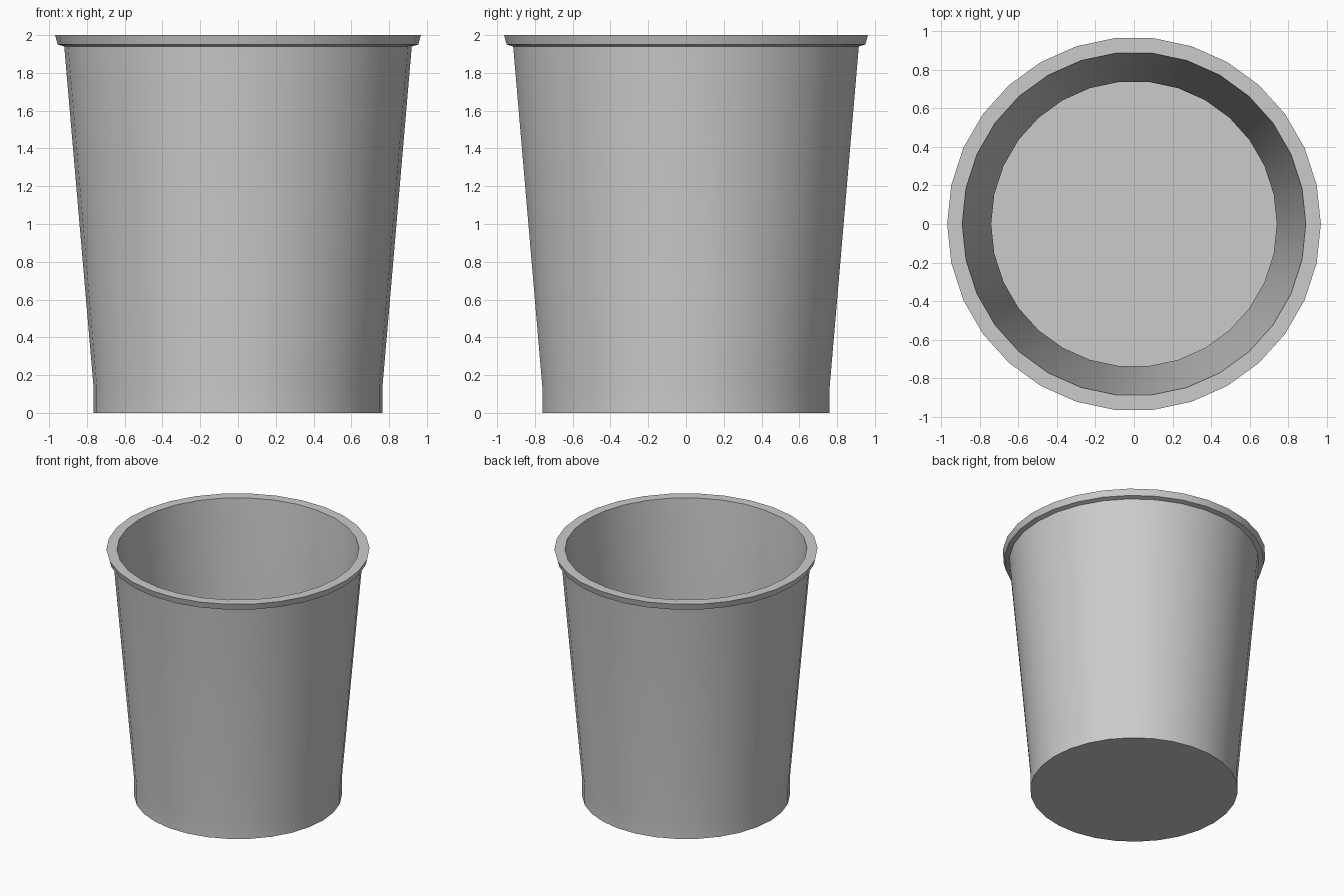
import bpy
import bmesh
from math import cos, sin, pi, radians

SIDES = 30

cube = bpy.data.objects.get("Cube")
if cube:
    bpy.data.objects.remove(cube, do_unlink=True)

# Single grey plastic
grey = bpy.data.materials.new("light_grey")
grey.use_nodes = True
colour = (0.6, 0.6, 0.6, 1)
grey.diffuse_color = colour
grey.node_tree.nodes["Principled BSDF"].inputs["Base Color"].default_value = colour


def lathe(name, profile):
    """Revolve (radius, height) points around z and cap both ends."""
    bm = bmesh.new()
    rings = []
    for r, z in profile:
        rings.append([bm.verts.new((r * cos(2 * pi * i / SIDES),
                                    r * sin(2 * pi * i / SIDES), z))
                      for i in range(SIDES)])
    for low, high in zip(rings, rings[1:]):
        for i in range(SIDES):
            j = (i + 1) % SIDES
            bm.faces.new((low[i], low[j], high[j], high[i]))
    bm.faces.new(rings[0][::-1])
    bm.faces.new(rings[-1])
    bmesh.ops.recalc_face_normals(bm, faces=bm.faces)
    mesh = bpy.data.meshes.new(name)
    bm.to_mesh(mesh)
    bm.free()
    mesh.materials.append(grey)
    obj = bpy.data.objects.new(name, mesh)
    bpy.context.collection.objects.link(obj)
    bpy.ops.object.select_all(action="DESELECT")
    obj.select_set(True)
    bpy.context.view_layer.objects.active = obj
    bpy.ops.object.shade_smooth_by_angle(angle=radians(30))
    return obj


# Tapered bucket: straight foot, sloped wall, flared rim, hollow inside
lathe("bucket", [
    (0.765, 0), (0.765, 0.14),            # foot
    (0.92, 1.94), (0.955, 1.95),          # outer wall and rim underside
    (0.968, 2.0), (0.89, 2.0),            # rim
    (0.74, 0.14), (0.74, 0.03),           # inner wall down to the floor
])
